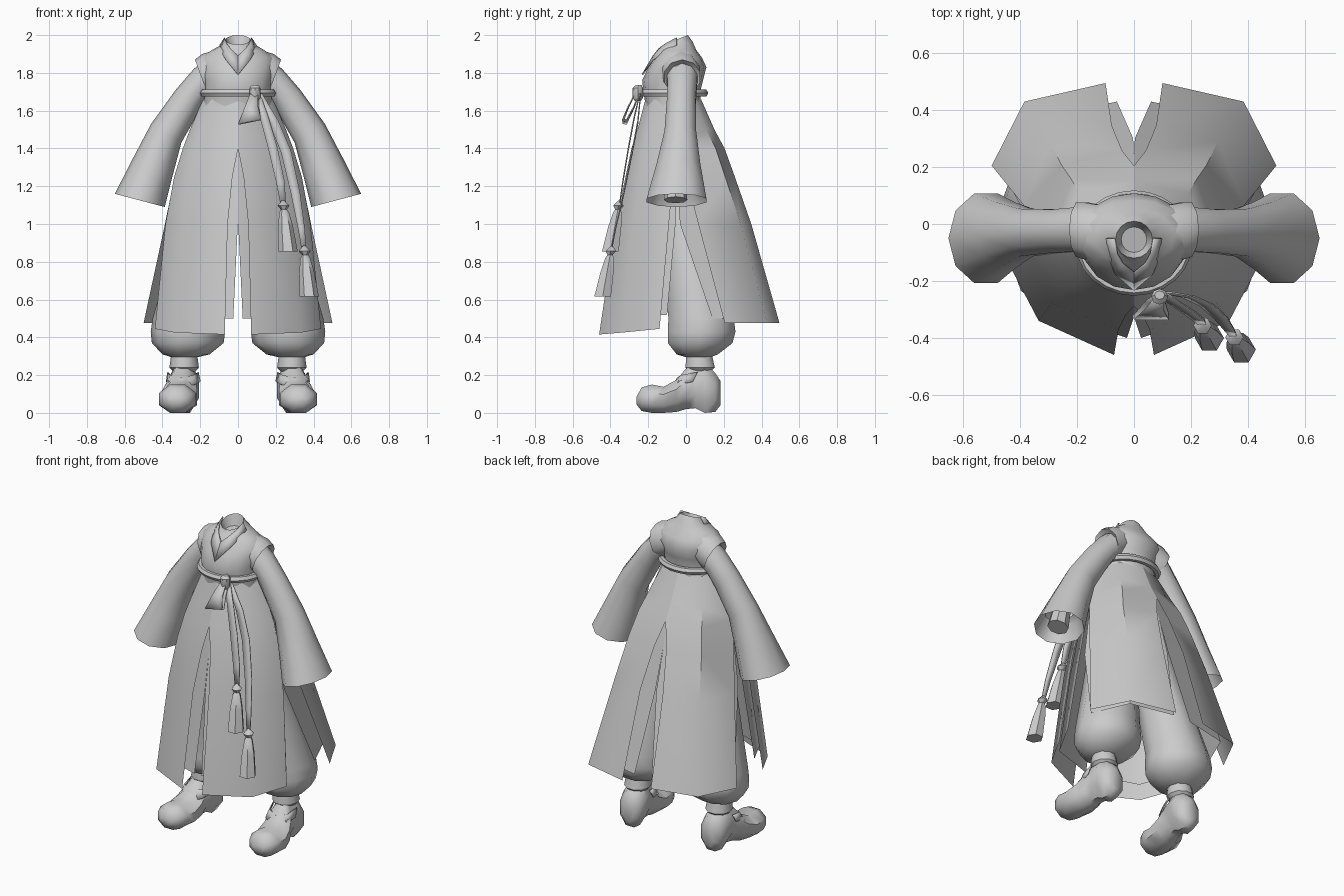
import bpy, bmesh, math
from mathutils import Vector as V


def finish(name, bm, mirror=False, angle=40, thick=0):
    bmesh.ops.recalc_face_normals(bm, faces=bm.faces)
    me = bpy.data.meshes.new(name)
    bm.to_mesh(me)
    bm.free()
    ob = bpy.data.objects.new(name, me)
    bpy.context.collection.objects.link(ob)
    bpy.ops.object.select_all(action='DESELECT')
    ob.select_set(True)
    bpy.context.view_layer.objects.active = ob
    bpy.ops.object.shade_smooth_by_angle(angle=math.radians(angle))
    if thick:
        m = ob.modifiers.new("Thickness", 'SOLIDIFY')
        m.thickness, m.offset = thick, 0
    if mirror:
        m = ob.modifiers.new("Mirror", 'MIRROR')
        m.use_clip = False
        m.use_mirror_merge = False
    return ob


def grid(name, rows, wrap=False, caps=(False, False), **kw):
    """Skin rows of points; wrap joins each row into a ring."""
    bm = bmesh.new()
    vs = [[bm.verts.new(p) for p in r] for r in rows]
    n = len(rows[0])
    for a, b in zip(vs, vs[1:]):
        for i in range(n if wrap else n - 1):
            j = (i + 1) % n
            bm.faces.new((a[i], a[j], b[j], b[i]))
    if caps[0]:
        bm.faces.new(vs[0])
    if caps[1]:
        bm.faces.new(vs[-1])
    return finish(name, bm, **kw)


def ring(c, u, v, n=12, off=0.0):
    c, u, v = V(c), V(u), V(v)
    return [c + u * math.cos(off + 2 * math.pi * i / n) + v * math.sin(off + 2 * math.pi * i / n)
            for i in range(n)]


def flat(x, y, z, rx, ry, n=12, off=0.0):
    return ring((x, y, z), (rx, 0, 0), (0, ry, 0), n, off)


def slanted(o, i, cy, hy, n=10):
    """Ring whose outer and inner points are given in the x-z plane."""
    o, i = V((o[0], cy, o[1])), V((i[0], cy, i[1]))
    return ring((o + i) / 2, (o - i) / 2, (0, hy, 0), n)


# Bodice: z, front y, back y, half width
body = [(1.60, -.21, .08, .185), (1.70, -.225, .075, .175), (1.76, -.232, .09, .183),
        (1.83, -.20, .108, .20), (1.88, -.165, .085, .195), (1.92, -.14, .055, .14)]
rows = [flat(0, (a + b) / 2, z, w, (b - a) / 2, 16) for z, a, b, w in body]
rows.append(ring((0, -.045, 1.95), (.085, 0, 0), (0, .08, .015), 16))
rows.append(ring((0, -.055, 1.975), (.065, 0, 0), (0, .065, .025), 16))
rows.append(ring((0, -.055, 1.92), (.045, 0, 0), (0, .045, .01), 16))
grid("bodice", rows, True, (False, True))

# Crossed collar bands forming the V
outer = [(.095, -.05, 1.945), (.088, -.115, 1.91), (.065, -.175, 1.87), (0, -.231, 1.79)]
inner = [(.07, -.05, 1.985), (.06, -.105, 1.955), (.04, -.14, 1.93), (0, -.172, 1.89)]
grid("collar", [outer, inner], mirror=True, thick=.008)

# Shoulder caps of the vest
grid("shoulder_cap", [slanted((.12, 1.92), (.10, 1.72), -.03, .10),
                      slanted((.19, 1.90), (.14, 1.69), -.025, .105),
                      slanted((.228, 1.87), (.16, 1.685), -.02, .10),
                      slanted((.20, 1.85), (.15, 1.70), -.02, .08)], True, mirror=True)

# Wide sleeves, turned back inside at the cuff
sleeve = [((.17, 1.87), (.14, 1.69), -.02, .085), ((.235, 1.82), (.175, 1.65), -.02, .082),
          ((.33, 1.71), (.215, 1.58), -.025, .08), ((.46, 1.53), (.30, 1.43), -.03, .088),
          ((.555, 1.35), (.345, 1.26), -.04, .122), ((.652, 1.16), (.388, 1.09), -.05, .166),
          ((.59, 1.27), (.40, 1.20), -.05, .12), ((.55, 1.27), (.43, 1.23), -.05, .065)]
grid("sleeve", [slanted(*s) for s in sleeve], True, mirror=True)
grid("wrist", [slanted((.54, 1.29), (.44, 1.26), -.055, .05, 8),
               slanted((.585, 1.145), (.465, 1.11), -.055, .062, 8)], True, (True, True), mirror=True)

# Skirt panels: columns run from waist to hem with separate x and y flare curves
ZS = [1.66, 1.5, 1.4, 1.25, 1.0]
FY = [0, .17, .3, .43, .64, 1]
FXF = [0, .27, .42, .6, .78, 1]
FXB = [0, .22, .34, .48, .64, 1]
SLIT = [0, 0, 0, .42, .78, 1]
SIDE = [0, 0, 0, .2, .45, 1]
SLIT_IN = [0, 0, 0, 0, .05, 1]
SIDE_IN = [0, 0, 0, 0, .1, 1]


def panel(name, tops, hems, fx, slit, side, s=1.0):
    rows = []
    for r in range(6):
        row = []
        for c, ((tx, ty), (hx, hy, hz)) in enumerate(zip(tops, hems)):
            kx = slit[r] if c == 0 else fx[r]
            ky = side[r] if c == 2 else FY[r]
            tx2, ty2 = tx * s, -.06 + (ty + .06) * s
            row.append((tx2 + (hx - tx2) * kx, ty2 + (hy - ty2) * ky, ZS[r] if r < 5 else hz))
        rows.append(row)
    grid(name, rows, mirror=True, angle=50)


front = [(0, -.215), (.135, -.17), (.185, -.05)]
back = [(0, .08), (.135, .04), (.185, -.05)]
panel("skirt_front", front, [(.07, -.46, .415), (.335, -.34, .425), (.44, -.14, .445)],
      FXF, SLIT, SIDE)
panel("skirt_back", back, [(.10, .495, .475), (.385, .43, .475), (.50, .205, .475)],
      FXB, SLIT, SIDE)
panel("underskirt_front", front, [(.025, -.40, .50), (.30, -.31, .50), (.41, -.10, .52)],
      FXF, SLIT_IN, SIDE_IN, .94)
panel("underskirt_back", back, [(.06, .43, .50), (.34, .37, .50), (.44, .14, .50)],
      FXB, SLIT_IN, SIDE_IN, .94)

# Waist sash: a round cord swept about the waist
rows = []
for i in range(24):
    a = 2 * math.pi * i / 24
    d = V((math.cos(a), math.sin(a), 0))
    rows.append(ring((.185 * d.x, -.067 + .165 * d.y, 1.693), d * .02, (0, 0, .021), 6))
grid("sash", rows + rows[:1], True)

# Sash knot
grid("knot", [flat(.09, -.25, 1.735, .018, .015, 8), flat(.09, -.255, 1.72, .03, .028, 8),
              flat(.09, -.255, 1.67, .03, .028, 8), flat(.09, -.255, 1.65, .018, .015, 8)],
     True, (True, True))


def ribbon(name, path):
    """Flat strip: x, y, z, half width, slope of the cross line."""
    rows = [[(x - w, y, z - k), (x + w, y, z + k)] for x, y, z, w, k in path]
    grid(name, rows, thick=.006)


# Folded bow loop and the two long ties
ribbon("bow_loop", [(.085, -.27, 1.69, .02, 0), (.07, -.305, 1.62, .035, .004),
                    (.062, -.335, 1.545, .06, .012), (.062, -.315, 1.54, .06, .012),
                    (.075, -.275, 1.62, .035, .004), (.09, -.25, 1.69, .02, 0)])
ribbon("tie_short", [(.10, -.245, 1.69, .018, 0), (.14, -.275, 1.56, .022, .004),
                     (.185, -.305, 1.40, .024, .005), (.225, -.335, 1.22, .022, .004),
                     (.24, -.352, 1.10, .014, 0)])
ribbon("tie_long", [(.11, -.24, 1.69, .018, 0), (.19, -.255, 1.54, .024, .006),
                    (.255, -.285, 1.38, .026, .006), (.305, -.33, 1.16, .024, .004),
                    (.335, -.372, .98, .018, .002), (.35, -.395, .86, .012, 0)])

# Tassels: bead and flared fringe, drop and half width per ring
for name, (x, y, z) in {"tassel_short": (.238, -.352, 1.125), "tassel_long": (.35, -.393, .885)}.items():
    rows = [flat(x + d * .1, y - d * .18, z - d, w, w, 6)
            for d, w in [(0, .006), (.028, .032), (.048, .016), (.065, .026), (.14, .04), (.27, .051)]]
    grid(name, rows, True, (True, True), angle=50)

# Baggy trouser legs gathered above the ankle
leg = [(.10, -.06, 1.40, .10, .12), (.15, -.02, 1.10, .13, .14), (.215, .04, .75, .165, .165),
       (.262, .08, .50, .19, .182), (.265, .083, .43, .197, .188), (.266, .075, .37, .19, .18),
       (.275, .06, .31, .125, .115), (.283, .065, .295, .07, .07)]
grid("trouser_leg", [flat(*r, 10) for r in leg], True, mirror=True, angle=45)

# Ankle wraps
grid("ankle_wrap", [flat(.285, .07, .34, .065, .065, 10), flat(.285, .07, .30, .07, .072, 10),
                    flat(.285, .075, .24, .078, .082, 10), flat(.285, .075, .22, .06, .06, 10)],
     True, mirror=True)

# Boots: y, sole z, upper z, half width, centre x
boot = [(-.262, .045, .085, .035, .325), (-.235, .01, .135, .075, .322), (-.18, 0, .15, .097, .32),
        (-.12, 0, .138, .10, .318), (-.05, .005, .175, .09, .308), (0, .02, .235, .075, .298),
        (.05, .025, .265, .07, .29), (.10, 0, .265, .08, .287), (.155, .005, .21, .07, .285),
        (.182, .04, .17, .035, .285)]
k = 1 / math.cos(math.pi / 8)
grid("boot", [ring((x, y, (lo + hi) / 2), (w * k, 0, 0), (0, 0, (hi - lo) / 2 * k), 8, math.pi / 8)
              for y, lo, hi, w, x in boot], True, (True, True), mirror=True, angle=50)

# Boot top trim: V-shaped band over the instep
top = [(.212, .06, .215), (.235, -.02, .20), (.30, -.045, .185), (.36, -.02, .20), (.37, .06, .215)]
grid("boot_trim", [[(x, y, z) for x, y, z in top],
                   [(.305 + (x - .305) * 1.12, y - .025, z - .05) for x, y, z in top]],
     mirror=True, thick=.008)
